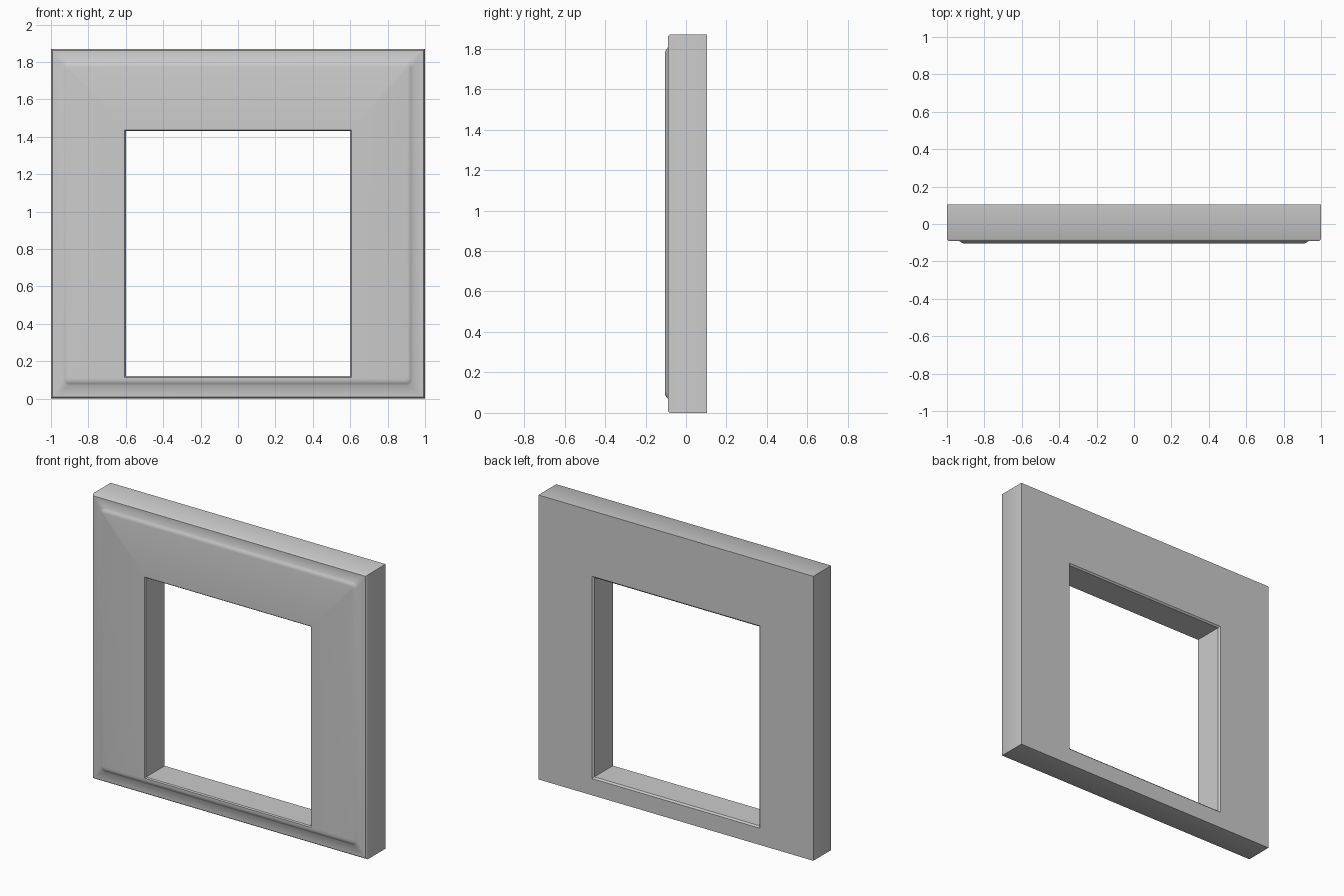
import bpy, bmesh, math

cube = bpy.data.objects.get("Cube")
if cube:
    bpy.data.objects.remove(cube)

grey = bpy.data.materials.new("plain grey")
grey.use_nodes = True
colour = (0.6, 0.6, 0.6, 1)
grey.diffuse_color = colour
grey.node_tree.nodes["Principled BSDF"].inputs["Base Color"].default_value = colour

HEIGHT = 1.87
STEPS = 4
OUTER = (1.0, 0.0, HEIGHT)
PAD = (0.935, 0.07, 1.805)
OPENING = (0.6, 0.12, 1.43)


def ring(bm, rect, inset, y, radius=0.0):
    """Rectangle in the xz plane with rounded corners."""
    half, low, high = rect
    half, low, high = half - inset, low + inset, high - inset
    corners = [(half, high), (-half, high), (-half, low), (half, low)]
    verts = []
    for i, (cx, cz) in enumerate(corners):
        mx = cx - math.copysign(radius, cx)
        mz = cz - radius if cz == high else cz + radius
        for s in range(STEPS + 1):
            a = math.pi / 2 * (i + s / STEPS)
            verts.append(bm.verts.new((mx + radius * math.cos(a), y,
                                       mz + radius * math.sin(a))))
    return verts


bm = bmesh.new()
rings = [
    # back face and outer sides
    ring(bm, OPENING, -0.01, 0.105),
    ring(bm, OUTER, 0, 0.105),
    ring(bm, OUTER, 0, -0.08),
    ring(bm, OUTER, 0.008, -0.09),
    # softly raised front field
    ring(bm, PAD, 0, -0.09, 0.03),
    ring(bm, PAD, 0.01, -0.098, 0.025),
    ring(bm, PAD, 0.02, -0.103, 0.02),
    ring(bm, PAD, 0.03, -0.105, 0.015),
    # opening with eased edges
    ring(bm, OPENING, -0.006, -0.105),
    ring(bm, OPENING, 0, -0.098),
    ring(bm, OPENING, 0, 0.095),
]
for a, b in zip(rings, rings[1:] + rings[:1]):
    for i in range(len(a)):
        j = (i + 1) % len(a)
        bm.faces.new((a[i], a[j], b[j], b[i]))
bmesh.ops.remove_doubles(bm, verts=bm.verts, dist=0.0005)
bmesh.ops.recalc_face_normals(bm, faces=bm.faces)

mesh = bpy.data.meshes.new("window_frame")
bm.to_mesh(mesh)
bm.free()
mesh.materials.append(grey)
frame = bpy.data.objects.new("window_frame", mesh)
bpy.context.collection.objects.link(frame)

# Smooth the raised field while keeping the frame edges crisp
bpy.context.view_layer.objects.active = frame
frame.select_set(True)
bpy.ops.object.shade_smooth_by_angle(angle=math.radians(40))
